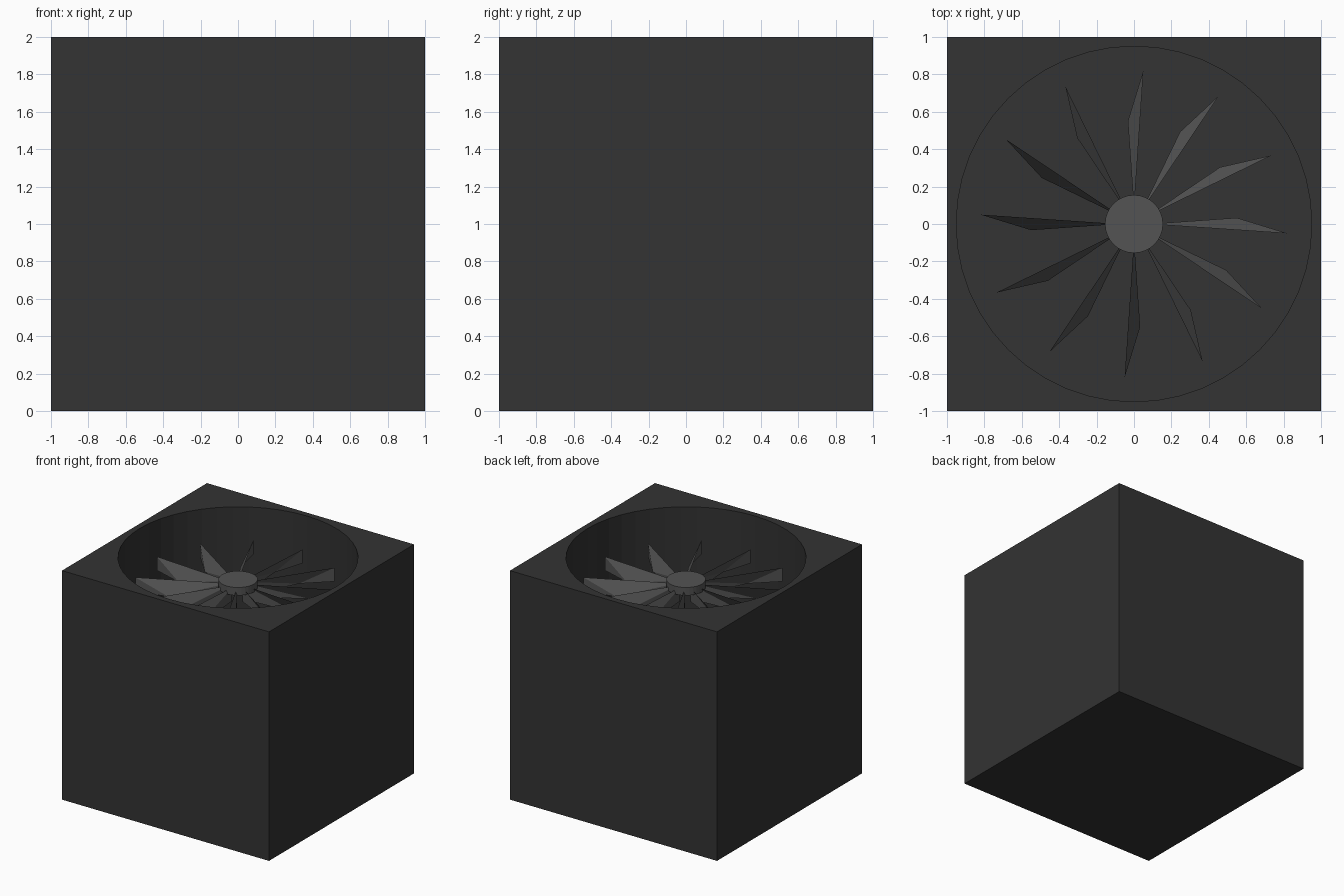
import bpy, bmesh, math
from mathutils import Matrix

old = bpy.data.objects.get("Cube")
if old:
    bpy.data.objects.remove(old, do_unlink=True)

WELL_RADIUS, WELL_DEPTH, SEGMENTS = 0.95, 1.2, 48
BLADES = 12


def material(name, value):
    mat = bpy.data.materials.new(name)
    mat.use_nodes = True
    colour = (value, value, value, 1)
    mat.diffuse_color = colour
    mat.node_tree.nodes["Principled BSDF"].inputs["Base Color"].default_value = colour
    return mat


def add_object(name, bm, mat):
    mesh = bpy.data.meshes.new(name)
    bm.to_mesh(mesh)
    bm.free()
    mesh.materials.append(mat)
    obj = bpy.data.objects.new(name, mesh)
    bpy.context.collection.objects.link(obj)
    return obj


def cylinder(name, radius, z0, z1, segments, mat):
    bm = bmesh.new()
    bmesh.ops.create_cone(bm, cap_ends=True, segments=segments, radius1=radius,
                          radius2=radius, depth=z1 - z0,
                          matrix=Matrix.Translation((0, 0, (z0 + z1) / 2)))
    return add_object(name, bm, mat)


charcoal = material("charcoal", 0.033)
grey = material("mid grey", 0.088)

# Housing: a cube with a round well sunk into the top
bm = bmesh.new()
bmesh.ops.create_cube(bm, size=2, matrix=Matrix.Translation((0, 0, 1)))
housing = add_object("housing", bm, charcoal)
cutter = cylinder("well_cutter", WELL_RADIUS, 2 - WELL_DEPTH, 2.2, SEGMENTS, charcoal)
cut = housing.modifiers.new("well", "BOOLEAN")
cut.operation = "DIFFERENCE"
cut.solver = "EXACT"
cut.object = cutter

# Apply the cut, then discard the cutter
bpy.context.view_layer.objects.active = housing
housing.select_set(True)
bpy.ops.object.modifier_apply(modifier=cut.name)
bpy.data.objects.remove(cutter, do_unlink=True)

# Fan hub
cylinder("fan_hub", 0.155, 1.74, 1.81, 32, grey)

# Fan blades: straight top edge, lower edge swept forward at mid span
TOP, LOW = 1.77, 1.65
bm = bmesh.new()
for i in range(BLADES):
    turn = Matrix.Rotation(i * math.tau / BLADES, 3, "Z")
    root_top, tip_top, tip_low, mid_low, root_low = [
        bm.verts.new(turn @ Matrix.Translation(p).translation) for p in (
            (0.08, 0, TOP), (0.82, -0.05, TOP), (0.82, -0.05, LOW),
            (0.55, 0.033, LOW), (0.08, 0, LOW))]
    bm.faces.new((root_top, tip_top, mid_low))
    bm.faces.new((tip_top, tip_low, mid_low))
    bm.faces.new((root_top, mid_low, root_low))
add_object("fan_blades", bm, grey)
